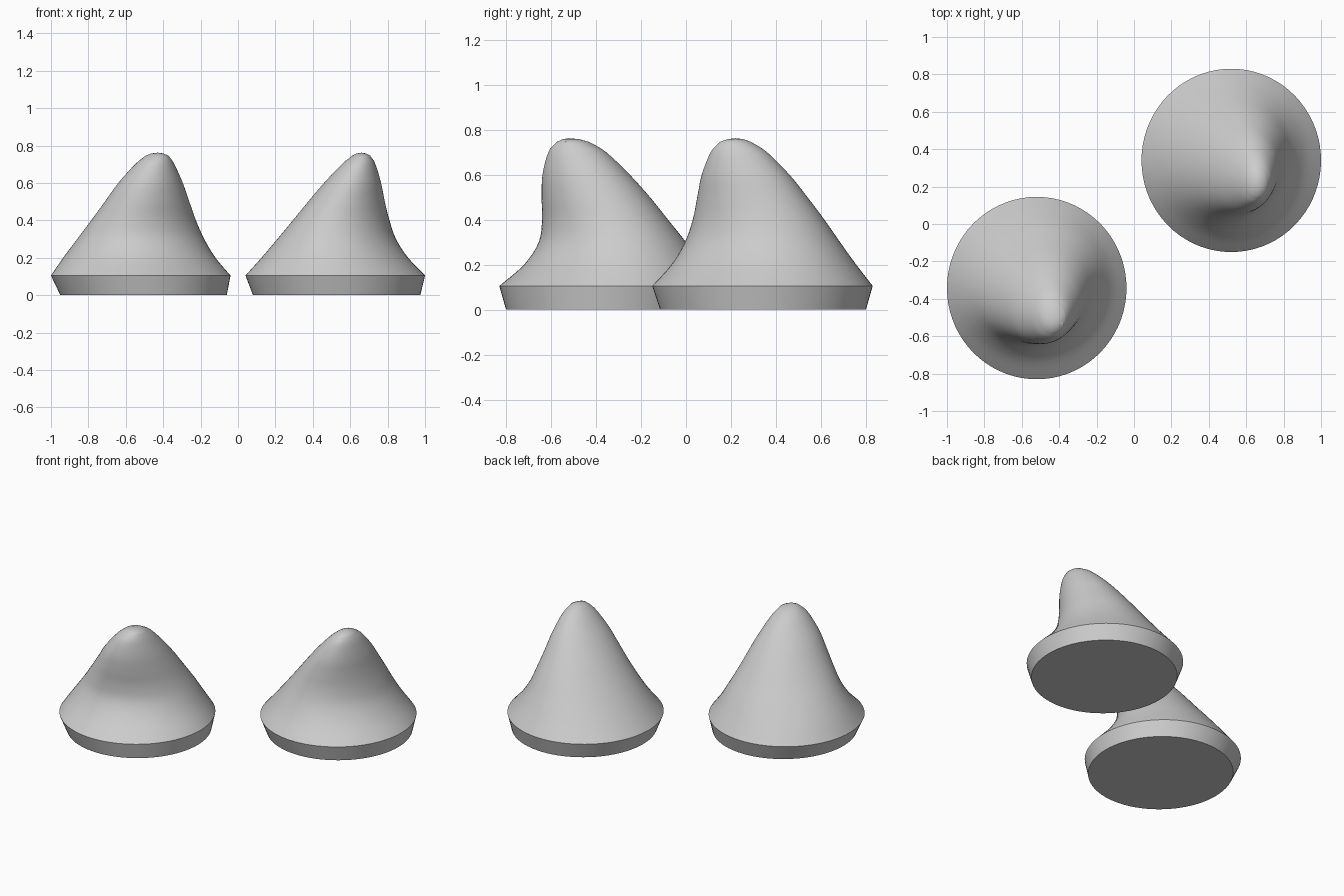
import bpy
import bmesh
from math import sin, cos, asin, tau

SEGMENTS = 72
STEPS = 4

cube = bpy.data.objects.get("Cube")
if cube:
    bpy.data.objects.remove(cube, do_unlink=True)

# Single matte grey for both mounds
grey = bpy.data.materials.new("plain grey")
grey.use_nodes = True
colour = (0.6, 0.6, 0.6, 1)
grey.diffuse_color = colour
grey.node_tree.nodes["Principled BSDF"].inputs["Base Color"].default_value = colour

# Shared section heights, and how far each section is skewed across the lean
HEIGHTS = [.105, .2, .3, .4, .5, .6, .7, .745]
SKEWS = [0, .06, .11, .13, .12, .1, .06, 0]


def catmull(a, b, c, d, t):
    """Smooth value between b and c."""
    return b + t / 2 * (c - a + t * (2*a - 5*b + 4*c - d + t * (3*(b - c) + d - a)))


def smooth_rows(rows):
    """Insert interpolated sections between the given ones."""
    padded = [[2*p - q for p, q in zip(rows[0], rows[1])]] + rows
    padded.append([2*p - q for p, q in zip(rows[-1], rows[-2])])
    result = []
    for i in range(len(rows) - 1):
        for step in range(STEPS):
            result.append([catmull(*values, step / STEPS)
                           for values in zip(*padded[i:i + 4])])
    return result + [rows[-1]]


def section(bm, x_low, x_high, y_low, y_high, z, skew):
    """Ring of vertices: a sheared oval filling the given bounds."""
    cx, cy = (x_low + x_high) / 2, (y_low + y_high) / 2
    wx, wy = (x_high - x_low) / 2, (y_high - y_low) / 2
    shift = asin(skew)
    ring = []
    for i in range(SEGMENTS):
        # even start angle keeps the skewed points evenly spread
        a = tau * i / SEGMENTS - shift / 2
        ring.append(bm.verts.new((cx + wx * cos(a), cy + wy * sin(a + shift), z)))
    return ring


def leaning_mound(name, foot, x_bounds, y_bounds, tip):
    bm = bmesh.new()
    rows = [[*xb, *yb, z, s]
            for xb, yb, z, s in zip(x_bounds, y_bounds, HEIGHTS, SKEWS)]

    # Tapered foot, then the leaning body
    rings = [section(bm, *foot, 0, 0)]
    rings += [section(bm, *row) for row in smooth_rows(rows)]
    for low, high in zip(rings, rings[1:]):
        for i in range(SEGMENTS):
            j = (i + 1) % SEGMENTS
            bm.faces.new((low[i], low[j], high[j], high[i]))

    # Flat underside and rounded tip
    bm.faces.new(reversed(rings[0]))
    peak = bm.verts.new(tip)
    top = rings[-1]
    inner = [bm.verts.new(v.co.lerp(peak.co, .5)) for v in top]
    for v in inner:
        v.co.z = top[0].co.z + .75 * (peak.co.z - top[0].co.z)
    for i in range(SEGMENTS):
        j = (i + 1) % SEGMENTS
        bm.faces.new((top[i], top[j], inner[j], inner[i]))
        bm.faces.new((inner[i], inner[j], peak))

    bmesh.ops.recalc_face_normals(bm, faces=bm.faces)
    mesh = bpy.data.meshes.new(name)
    bm.to_mesh(mesh)
    bm.free()
    mesh.materials.append(grey)
    obj = bpy.data.objects.new(name, mesh)
    bpy.context.collection.objects.link(obj)
    bpy.ops.object.select_all(action='DESELECT')
    obj.select_set(True)
    bpy.context.view_layer.objects.active = obj
    bpy.ops.object.shade_smooth_by_angle(angle=.6)


leaning_mound(
    "front_mound",
    foot=(-.95, -.06, -.8, .11),
    x_bounds=[(-1, -.04), (-.935, -.12), (-.86, -.18), (-.785, -.225),
              (-.712, -.26), (-.64, -.295), (-.55, -.34), (-.495, -.37)],
    y_bounds=[(-.83, .145), (-.72, .075), (-.655, 0), (-.64, -.08),
              (-.642, -.16), (-.638, -.25), (-.612, -.355), (-.575, -.43)],
    tip=(-.43, -.52, .762))

leaning_mound(
    "back_mound",
    foot=(.08, .975, -.115, .8),
    x_bounds=[(.04, 1), (.125, .91), (.21, .845), (.293, .81),
              (.375, .785), (.46, .765), (.555, .735), (.61, .708)],
    y_bounds=[(-.15, .83), (-.065, .757), (-.005, .685), (.03, .615),
              (.05, .54), (.07, .46), (.11, .36), (.15, .29)],
    tip=(.66, .22, .762))
